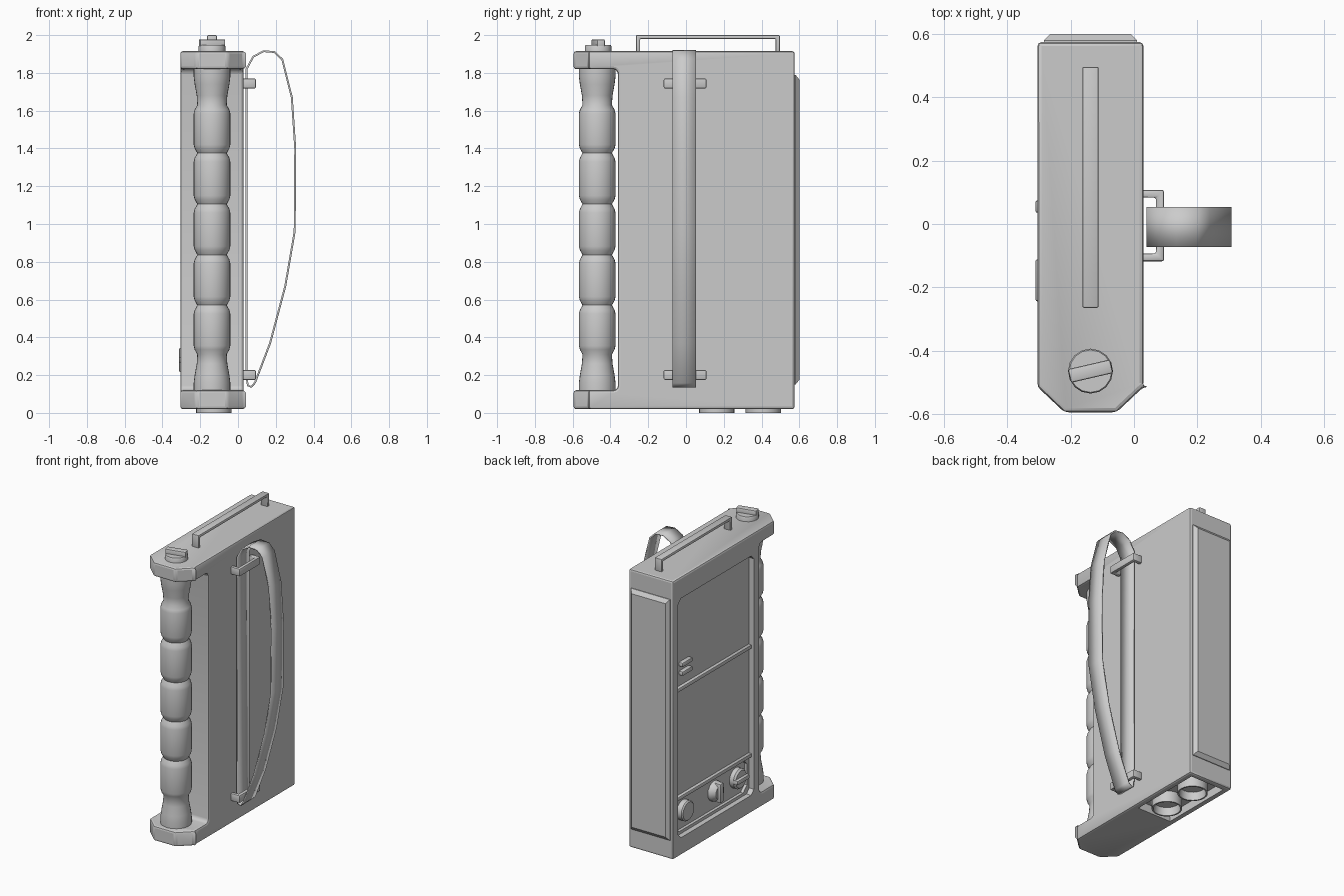
import bpy, bmesh
from math import pi, sin, cos, radians
from mathutils import Matrix, Vector

if "Cube" in bpy.data.objects:
    bpy.data.objects.remove(bpy.data.objects["Cube"])

CX = -0.1375          # centre line of the case in x


def finish(name, bm, bevel=0, segs=2, smooth=True):
    bmesh.ops.recalc_face_normals(bm, faces=bm.faces)
    me = bpy.data.meshes.new(name)
    bm.to_mesh(me)
    bm.free()
    ob = bpy.data.objects.new(name, me)
    bpy.context.collection.objects.link(ob)
    if bevel:
        add_bevel(ob, bevel, segs)
    if smooth:
        smooth_obj(ob)
    return ob


def activate(ob):
    bpy.ops.object.select_all(action='DESELECT')
    ob.select_set(True)
    bpy.context.view_layer.objects.active = ob


def smooth_obj(ob):
    activate(ob)
    bpy.ops.object.shade_smooth_by_angle(angle=radians(35))


def add_bevel(ob, width, segs=2):
    m = ob.modifiers.new("bevel", 'BEVEL')
    m.width, m.segments, m.limit_method = width, segs, 'ANGLE'
    m.angle_limit = radians(30)
    activate(ob)
    bpy.ops.object.modifier_apply(modifier=m.name)


def cut(ob, cutter):
    m = ob.modifiers.new("cut", 'BOOLEAN')
    m.operation, m.solver, m.object = 'DIFFERENCE', 'EXACT', cutter
    activate(ob)
    bpy.ops.object.modifier_apply(modifier=m.name)
    bpy.data.objects.remove(cutter)


def box(name, x, y, z, bevel=0, rot=None):
    bm = bmesh.new()
    bmesh.ops.create_cube(bm, size=1)
    mid = Vector([(a[0] + a[1]) / 2 for a in (x, y, z)])
    mat = Matrix.Translation(mid) @ (rot or Matrix()) @ Matrix.Diagonal(
        (x[1] - x[0], y[1] - y[0], z[1] - z[0], 1))
    bm.transform(mat)
    return finish(name, bm, bevel)


def prism(name, pts, vec, bevel=0):
    """Extrude a polygon of 3D points along vec."""
    bm = bmesh.new()
    f = bm.faces.new([bm.verts.new(p) for p in pts])
    r = bmesh.ops.extrude_face_region(bm, geom=[f])
    bmesh.ops.translate(bm, vec=vec, verts=[v for v in r['geom'] if isinstance(v, bmesh.types.BMVert)])
    return finish(name, bm, bevel)


def lathe(name, prof, loc, segs=24, rot=None):
    """Revolve (radius, height) points about local z."""
    bm = bmesh.new()
    rings = [[bm.verts.new((r * cos(2 * pi * i / segs), r * sin(2 * pi * i / segs), h))
              for i in range(segs)] for r, h in prof]
    for a, b in zip(rings, rings[1:]):
        for i in range(segs):
            j = (i + 1) % segs
            bm.faces.new((a[i], a[j], b[j], b[i]))
    bm.faces.new(rings[0])
    bm.faces.new(rings[-1])
    bm.transform(Matrix.Translation(loc) @ (rot or Matrix()))
    return finish(name, bm)


# Case: C-shaped side profile with filleted inner corners
prof = [(0.575, 0.02), (0.575, 1.915), (-0.595, 1.915), (-0.595, 1.82)]
R = 0.025
for a in (0, 30, 60, 90):
    t = radians(a)
    prof.append((-0.36 - R + R * sin(t), 1.82 - R + R * cos(t)))
prof += [(y, 1.94 - z) for y, z in reversed(prof[4:8])]
prof += [(-0.595, 0.12), (-0.595, 0.02)]
case = prism("case", [(-0.305, y, z) for y, z in prof], (0.335, 0, 0))
for s in (-1, 1):    # chamfered front corners
    tri = [(CX + s * 0.1675, -0.515), (CX + s * 0.0825, -0.595), (CX + s * 0.0825, -0.7),
           (CX + s * 0.3, -0.7), (CX + s * 0.3, -0.515)]
    cut(case, prism("corner_cutter", [(x, y, -0.1) for x, y in tri], (0, 0, 2.2)))
add_bevel(case, 0.015, 2)


def recess_cutter(x1, y0, y1, z0, z1, c):
    pts = [(y0 + c, z0), (y1 - c, z0), (y1, z0 + c), (y1, z1 - c),
           (y1 - c, z1), (y0 + c, z1), (y0, z1 - c), (y0, z0 + c)]
    return prism("recess_cutter", [(-0.4, y, z) for y, z in pts], (x1 + 0.4, 0, 0))


# Left side recesses and socket bay underneath
cut(case, recess_cutter(-0.27, -0.295, 0.52, 0.14, 1.77, 0.03))
cut(case, recess_cutter(-0.25, -0.27, 0.50, 0.16, 0.385, 0.04))
cut(case, box("bay_cutter", (-0.265, -0.01), (0.03, 0.54), (-0.1, 0.075)))
smooth_obj(case)

# Left side divider rails and latch buttons
for i, z in enumerate((0.40, 1.14)):
    box(f"divider_rail_{i}", (-0.292, -0.26), (-0.293, 0.518), (z - 0.013, z + 0.013), 0.006)
for i, z in enumerate((1.24, 1.30)):
    box(f"latch_button_{i}", (-0.298, -0.26), (0.35, 0.46), (z - 0.015, z + 0.015), 0.008)

# Control dials on the left side
out = Matrix.Rotation(-pi / 2, 4, 'Y')
lathe("dial_plain", [(0.068, 0), (0.068, 0.035), (0.06, 0.043)], (-0.25, 0.39, 0.28), 20, out)
lathe("dial_cone", [(0.068, 0), (0.066, 0.02), (0.045, 0.045)], (-0.25, 0.055, 0.28), 16, out)
box("dial_cone_pointer", (-0.312, -0.25), (0.035, 0.075), (0.215, 0.345), 0.008)
lathe("dial_disc", [(0.068, 0), (0.068, 0.03), (0.058, 0.042)], (-0.25, -0.178, 0.28), 20, out)
box("dial_disc_pointer", (-0.312, -0.25), (-0.245, -0.111), (0.265, 0.295), 0.008)

# Raised back panel with sloped edges
bm = bmesh.new()
rings = []
for y, hx, z0, z1 in ((0.565, 0.147, 0.15, 1.79), (0.58, 0.147, 0.15, 1.79), (0.6, 0.127, 0.175, 1.765)):
    rings.append([bm.verts.new((CX + s * hx, y, z)) for s, z in ((-1, z0), (1, z0), (1, z1), (-1, z1))])
for a, b in zip(rings, rings[1:]):
    for i in range(4):
        j = (i + 1) % 4
        bm.faces.new((a[i], a[j], b[j], b[i]))
bm.faces.new(rings[0])
bm.faces.new(rings[-1])
finish("back_panel", bm, smooth=False)

# Grip with rounded segments
W, N = 0.097, 0.078
grip = [(W, 0.11), (W, 0.16), (0.092, 0.20), (0.081, 0.26), (N, 0.31)]
grooves = [0.31, 0.57, 0.837, 1.105, 1.375, 1.63]
for a, b in zip(grooves, grooves[1:]):
    grip += [(0.092, a + 0.025), (W, a + 0.045), (W, b - 0.045), (0.092, b - 0.025), (N, b)]
grip += [(0.081, 1.68), (0.092, 1.74), (W, 1.78), (W, 1.83)]
lathe("grip", grip, (CX, -0.47, 0), 28)

# Top knob with finger ridge
lathe("top_knob", [(0.071, 1.90), (0.071, 1.94), (0.067, 1.947)], (CX, -0.465, 0), 16)
box("top_knob_ridge", (CX - 0.068, CX + 0.068), (-0.487, -0.443), (1.93, 1.977), 0.006,
    Matrix.Rotation(radians(13), 4, 'Z'))

# Top carry handle
h = [(-0.265, 1.9), (-0.265, 2.0), (0.497, 2.0), (0.497, 1.9), (0.475, 1.9), (0.475, 1.98), (-0.243, 1.98), (-0.243, 1.9)]
prism("carry_handle", [(CX - 0.026, y, z) for y, z in h], (0.052, 0, 0), 0.006)

# Strap brackets
u = [(0.02, -0.118), (0.095, -0.118), (0.095, 0.108), (0.02, 0.108), (0.02, 0.083), (0.07, 0.083), (0.07, -0.093), (0.02, -0.093)]
for name, z in (("lower", 0.175), ("upper", 1.718)):
    prism(f"{name}_strap_bracket", [(x, y, z) for x, y in u], (0, 0, 0.052), 0.007)

# Strap loop
path = [(0.045, 0.19), (0.045, 1.82), (0.08, 1.885), (0.135, 1.915), (0.195, 1.91), (0.235, 1.87),
        (0.285, 1.67), (0.303, 1.4), (0.30, 0.96), (0.25, 0.67), (0.17, 0.37), (0.09, 0.16), (0.07, 0.138), (0.052, 0.145)]
bm = bmesh.new()
rows = [[bm.verts.new((x, y, z)) for y in (-0.072, 0.053)] for x, z in path]
for a, b in zip(rows, rows[1:] + rows[:1]):
    bm.faces.new((a[0], a[1], b[1], b[0]))
strap = finish("strap", bm)
m = strap.modifiers.new("thickness", 'SOLIDIFY')
m.thickness, m.offset = 0.01, 0

# Bottom sockets (hollow cups)
for i, y in enumerate((0.163, 0.41)):
    lathe(f"socket_{i}", [(0.094, 0.08), (0.094, 0), (0.084, 0), (0.08, 0.055)], (-0.128, y, 0), 24)
